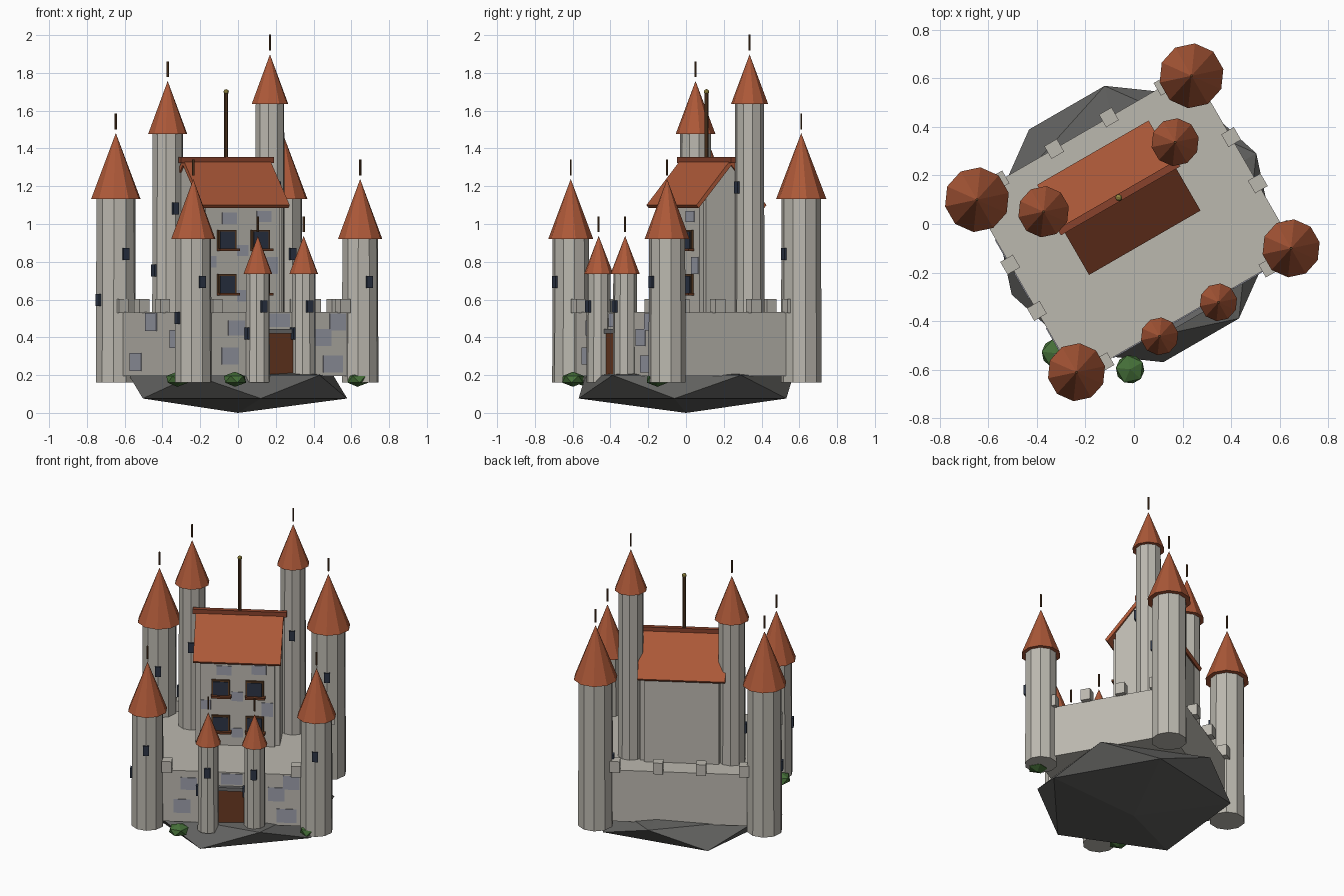
import bpy, bmesh, math
from mathutils import Matrix, Vector

if "Cube" in bpy.data.objects:
    bpy.data.objects.remove(bpy.data.objects["Cube"])

TURN = Matrix.Rotation(math.radians(30), 4, 'Z')   # whole castle is turned 30 degrees


def mat(name, r, g, b):
    m = bpy.data.materials.new(name)
    m.diffuse_color = (r, g, b, 1)
    m.use_nodes = True
    m.node_tree.nodes["Principled BSDF"].inputs["Base Color"].default_value = m.diffuse_color
    return m


STONE = mat("stone", .50, .48, .43)
PATCH = mat("patch_stone", .33, .34, .40)
DARKSTONE = mat("dark_stone", .15, .15, .15)
ROCK = mat("rock", .12, .12, .115)
ROOF = mat("roof_tile", .42, .10, .04)
RIDGE = mat("ridge_tile", .25, .055, .025)
WOOD = mat("wood", .10, .045, .018)
DOOR = mat("door_wood", .14, .04, .015)
GLASS = mat("glass", .025, .035, .06)
LEAF = mat("leaf", .06, .16, .04)
GOLD = mat("gold", .30, .24, .05)


def finish(name, bm, material):
    bmesh.ops.transform(bm, matrix=TURN, verts=bm.verts)
    bmesh.ops.recalc_face_normals(bm, faces=bm.faces)
    me = bpy.data.meshes.new(name)
    bm.to_mesh(me)
    bm.free()
    me.materials.append(material)
    ob = bpy.data.objects.new(name, me)
    bpy.context.collection.objects.link(ob)
    return ob


def box(name, x, y, z, material):
    """Box from three (min, max) ranges."""
    bm = bmesh.new()
    mid = Vector([(a + b) / 2 for a, b in (x, y, z)])
    size = Vector([b - a for a, b in (x, y, z)])
    bmesh.ops.create_cube(bm, size=1, matrix=Matrix.Translation(mid) @ Matrix.Diagonal(size.to_4d()))
    return finish(name, bm, material)


def cbox(name, c, s, material):
    return box(name, *[(p - d / 2, p + d / 2) for p, d in zip(c, s)], material)


def cone(name, x, y, z0, z1, r0, r1, material, sides=10):
    bm = bmesh.new()
    bmesh.ops.create_cone(bm, cap_ends=True, segments=sides, radius1=r0, radius2=r1, depth=z1 - z0,
                          matrix=Matrix.Translation((x, y, (z0 + z1) / 2)))
    bmesh.ops.remove_doubles(bm, verts=bm.verts, dist=1e-5)
    return finish(name, bm, material)


def ico(name, c, s, material, sub=1):
    bm = bmesh.new()
    bmesh.ops.create_icosphere(bm, subdivisions=sub, radius=1,
                               matrix=Matrix.Translation(c) @ Matrix.Diagonal((*s, 1)))
    return finish(name, bm, material)


def prism(name, profile, x0, x1, material):
    """Extrude a (y, z) profile along x."""
    bm = bmesh.new()
    f = bm.faces.new([bm.verts.new((x0, y, z)) for y, z in profile])
    ext = bmesh.ops.extrude_face_region(bm, geom=[f])
    bmesh.ops.translate(bm, vec=(x1 - x0, 0, 0),
                        verts=[v for v in ext["geom"] if isinstance(v, bmesh.types.BMVert)])
    return finish(name, bm, material)


BASE = .162


def tower(name, x, y, r, top, tip, roof_r):
    cone(name + "_body", x, y, BASE, top + .005, r * 1.03, r, STONE)
    cone(name + "_roof", x, y, top, tip, roof_r, 0, ROOF)
    cone(name + "_spike", x, y, tip + .02, tip + .104, .006, .006, WOOD, 6)
    h = top - BASE
    cbox(name + "_window_front", (x, y - r * .96, BASE + .70 * h), (.036, .024, .064), GLASS)
    cbox(name + "_window_side", (x - r * .96, y, BASE + .45 * h), (.024, .036, .064), GLASS)


# rock and curtain block
ico("rock", (0, 0, .138), (.65, .65, .138), ROCK)
WX, WY, WTOP = .525, .432, .534
box("curtain_wall", (-WX, WX), (-WY, WY), (.195, WTOP), STONE)

# merlons
for s in (-1, 1):
    for i in range(4):
        cbox("merlon_long", (-.39 + .26 * i, s * WY, .567), (.06, .06, .074), STONE)
        cbox("merlon_side", (s * WX, -.33 + .22 * i, .567), (.06, .06, .074), STONE)

# towers
for s, side in ((-1, "left"), (1, "right")):
    tower("front_tower_" + side, s * .51, -.41, .096, .92, 1.238, .120)
    tower("back_tower_" + side, s * .51, .41, .105, 1.132, 1.481, .134)
    tower("gate_tower_" + side, s * .14, -.453, .063, .735, .937, .078)
tower("keep_tower_left", -.297, .23, .082, 1.476, 1.757, .106)
tower("keep_tower_right", .315, .207, .077, 1.635, 1.898, .099)

# gate
box("gate_door", (-.095, .095), (-WY - .012, -WY + .02), (.195, .42), DOOR)
box("gate_lintel", (-.11, .11), (-WY - .025, -WY + .02), (.42, .443), DARKSTONE)

# keep
KY = .125
KF = KY - .173
box("keep_body", (-.226, .226), (KF, KY + .173), (.5, 1.115), STONE)
prism("keep_gable", [(KY - .15, .5), (KY + .15, .5), (KY + .15, 1.135), (KY, 1.315), (KY - .15, 1.135)],
      -.255, .255, STONE)
prism("keep_roof", [(KY - .214, 1.1), (KY, 1.345), (KY + .214, 1.1),
                    (KY + .2, 1.084), (KY, 1.311), (KY - .2, 1.084)], -.265, .265, ROOF)
box("roof_ridge", (-.284, .284), (KY - .015, KY + .015), (1.322, 1.354), RIDGE)
cone("flagpole", 0, KY, 1.34, 1.70, .011, .011, WOOD, 8)
ico("flagpole_ball", (0, KY, 1.70), (.014, .014, .014), GOLD, 2)

# keep windows
for x in (-.1, .105):
    for z in (.68, .915):
        cbox("window_frame", (x, KF, z), (.11, .024, .108), WOOD)
        cbox("window_glass", (x, KF - .01, z), (.088, .014, .088), GLASS)
        cbox("window_sill", (x + .004, KF - .012, z - .052), (.122, .045, .014), DOOR)

# slightly raised stone patches
for x, z, w, h in ((-.19, .80, .06, .06), (0, .86, .07, .06), (.18, .78, .07, .09),
                   (-.08, 1.03, .09, .06), (.13, 1.04, .09, .06), (0, .62, .07, .06)):
    cbox("keep_patch", (x, KF, z), (w, .008, h), PATCH)
for x, z, w, h in ((-.30, .30, .10, .09), (-.26, .45, .10, .08), (0, .49, .13, .07),
                   (.27, .40, .10, .09), (.36, .48, .10, .09), (.33, .26, .12, .09)):
    cbox("front_wall_patch", (x, -WY, z), (w, .008, h), PATCH)
for y, z in ((.01, .48), (-.25, .39), (.17, .27)):
    cbox("side_wall_patch", (-WX, y, z), (.008, .12, .095), PATCH)

# bushes
for x, y in ((-.313, -.51), (-.544, -.30), (.472, -.446)):
    ico("bush", (x, y, .178), (.066, .066, .04), LEAF)
